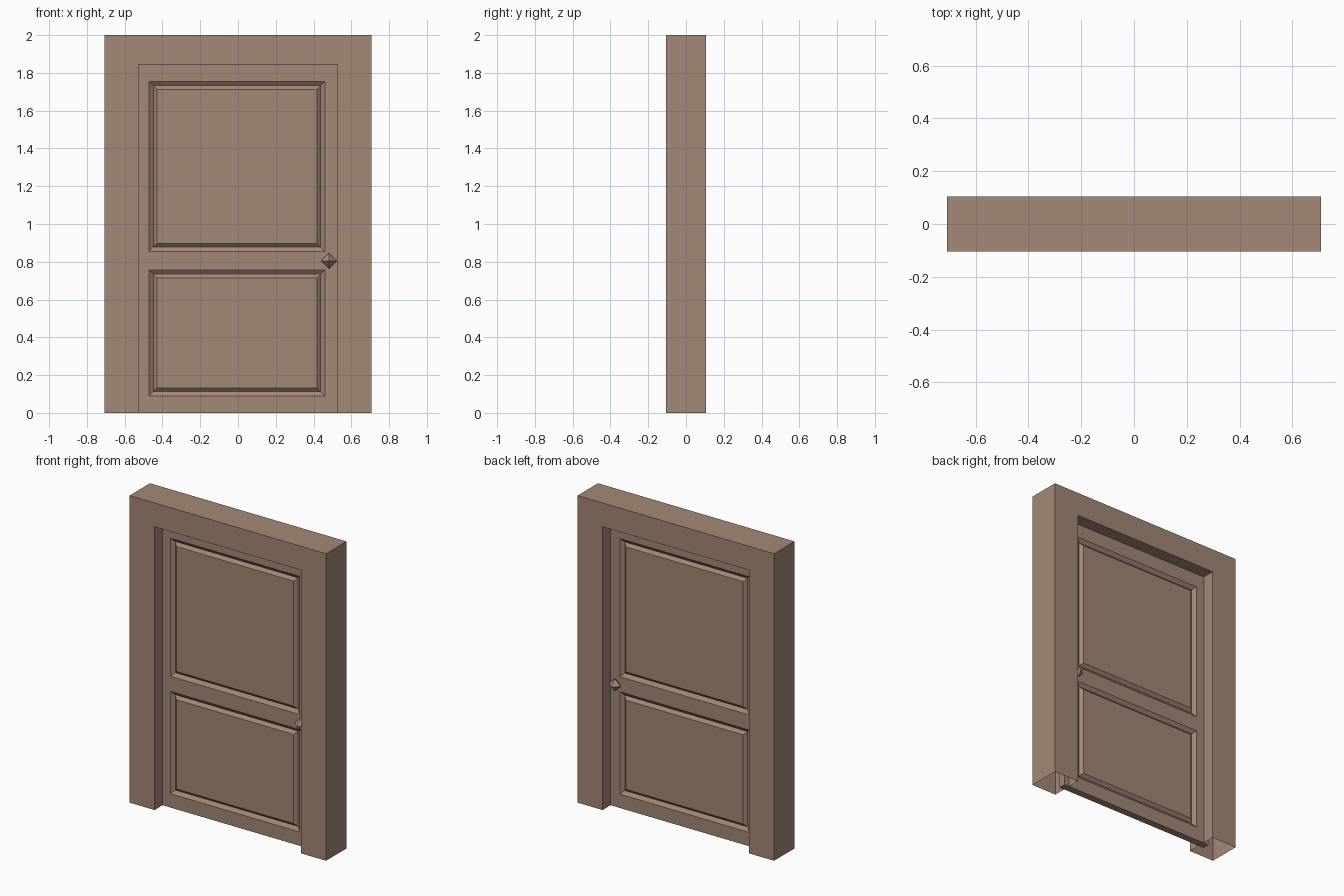
import bpy, bmesh
from mathutils import Vector, Matrix

if "Cube" in bpy.data.objects:
    bpy.data.objects.remove(bpy.data.objects["Cube"])

wood = bpy.data.materials.new("brown_wood")
wood.diffuse_color = (0.371, 0.246, 0.181, 1)
wood.use_nodes = True
wood.node_tree.nodes["Principled BSDF"].inputs["Base Color"].default_value = wood.diffuse_color


def finish(bm, name):
    bmesh.ops.recalc_face_normals(bm, faces=bm.faces[:])
    me = bpy.data.meshes.new(name)
    bm.to_mesh(me)
    bm.free()
    me.materials.append(wood)
    ob = bpy.data.objects.new(name, me)
    bpy.context.collection.objects.link(ob)
    return ob


# Frame: U-shaped outline extruded through the wall, open under the jambs
W, OPEN, TOP, HEAD, D = 0.708, 0.528, 2.0, 1.845, 0.105
outline = [(-W, 0), (-W, TOP), (W, TOP), (W, 0),
           (OPEN, 0), (OPEN, HEAD), (-OPEN, HEAD), (-OPEN, 0)]
bm = bmesh.new()
front = [bm.verts.new((x, -D, z)) for x, z in outline]
back = [bm.verts.new((x, D, z)) for x, z in outline]
bm.faces.new(front)
bm.faces.new(back[::-1])
for i in range(8):
    j = (i + 1) % 8
    if outline[i][1] or outline[j][1]:
        bm.faces.new((front[i], back[i], back[j], front[j]))
finish(bm, "door_frame")

# Door leaf: slab tucked into the frame, cut on the panel lines
LW, LH, T = 0.565, 1.88, 0.023
X0, X1 = -0.471, 0.46
PANELS = [(0.09, 0.757), (0.855, 1.755)]
bm = bmesh.new()
bmesh.ops.create_cube(bm, size=1, matrix=Matrix.Translation((0, 0, LH / 2))
                      @ Matrix.Diagonal((2 * LW, 2 * T, LH, 1)))
cuts = [((x, 0, 0), (1, 0, 0)) for x in (X0, X1)]
cuts += [((0, 0, z), (0, 0, 1)) for p in PANELS for z in p]
for co, no in cuts:
    bmesh.ops.bisect_plane(bm, geom=bm.verts[:] + bm.edges[:] + bm.faces[:],
                           plane_co=co, plane_no=no)
bmesh.ops.recalc_face_normals(bm, faces=bm.faces[:])
# V-groove around each panel on both sides
panels = []
for f in bm.faces:
    c = f.calc_center_median()
    if abs(f.normal.y) > 0.9 and X0 < c.x < X1 and any(a < c.z < b for a, b in PANELS):
        panels.append(f)
for width, depth in ((0.023, -0.018), (0.02, 0.018)):
    bmesh.ops.inset_individual(bm, faces=panels, thickness=width, depth=depth,
                               use_even_offset=True)
finish(bm, "door_leaf")

# Octahedral knobs, one on each side
for name, y in (("front_knob", -0.045), ("back_knob", 0.045)):
    bm = bmesh.new()
    bmesh.ops.create_uvsphere(bm, u_segments=4, v_segments=2, radius=0.042,
                              matrix=Matrix.Translation(Vector((0.481, y, 0.805))))
    finish(bm, name)
